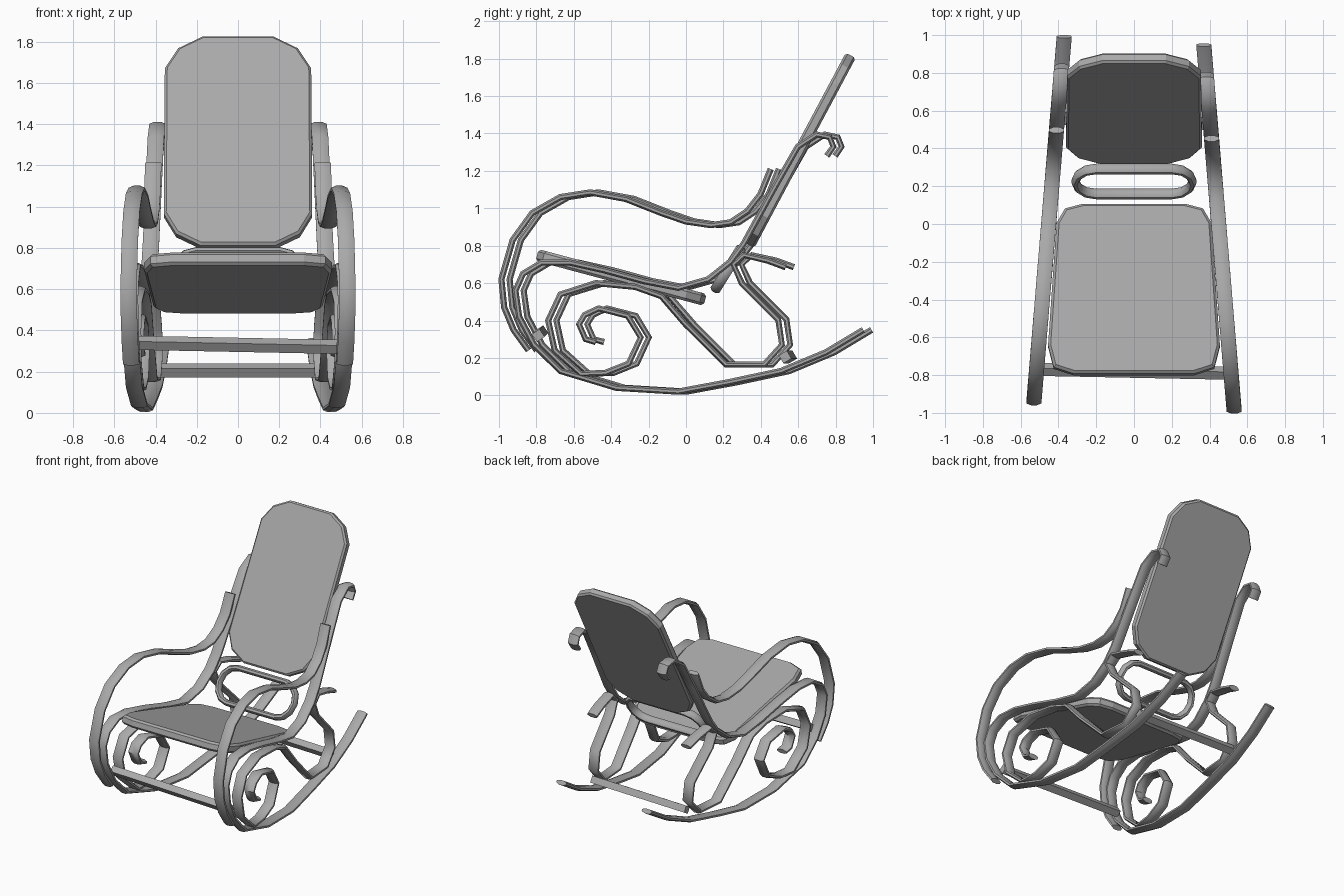
import bpy, bmesh, math
from mathutils import Vector

cube = bpy.data.objects.get("Cube")
if cube:
    bpy.data.objects.remove(cube, do_unlink=True)

grey = bpy.data.materials.new("plain_grey")
grey.use_nodes = True
grey.diffuse_color = (0.4, 0.4, 0.4, 1)
grey.node_tree.nodes["Principled BSDF"].inputs["Base Color"].default_value = (0.4, 0.4, 0.4, 1)


def finish(name, bm, bevel=0):
    bmesh.ops.recalc_face_normals(bm, faces=bm.faces)
    mesh = bpy.data.meshes.new(name)
    bm.to_mesh(mesh)
    bm.free()
    mesh.materials.append(grey)
    obj = bpy.data.objects.new(name, mesh)
    bpy.context.collection.objects.link(obj)
    if bevel:
        mod = obj.modifiers.new("edge", "BEVEL")
        mod.width, mod.segments = bevel, 1
        mod.limit_method, mod.angle_limit = "ANGLE", math.radians(70)
    else:
        bpy.ops.object.select_all(action="DESELECT")
        obj.select_set(True)
        bpy.context.view_layer.objects.active = obj
        bpy.ops.object.shade_smooth_by_angle(angle=math.radians(50))
    return obj


def sweep(name, pts, side, wide, thin, closed=False, sides=8):
    """Sweep an oval section along pts; its wide axis follows side."""
    bm = bmesh.new()
    rings, n = [], len(pts)
    for i, p in enumerate(pts):
        before = pts[i - 1] if i or closed else p
        after = pts[(i + 1) % n] if i < n - 1 or closed else p
        a, b = (p - before).normalized(), (after - p).normalized()
        normal = side.cross((a + b).normalized()).normalized()
        ring = []
        for k in range(sides):
            t = math.tau * (k + 0.5) / sides
            ring.append(bm.verts.new(p + side * wide * math.cos(t) + normal * thin * math.sin(t)))
        rings.append(ring)
    for i in range(n if closed else n - 1):
        r, s = rings[i], rings[(i + 1) % n]
        for k in range(sides):
            j = (k + 1) % sides
            bm.faces.new((r[k], r[j], s[j], s[k]))
    if not closed:
        bm.faces.new(rings[0])
        bm.faces.new(rings[-1])
    return finish(name, bm)


def panel(name, half, centre, up, thick, bevel):
    """Flat panel from a mirrored half outline in a tilted plane."""
    up = Vector(up).normalized()
    normal = Vector((1, 0, 0)).cross(up)
    outline = half + [(-x, v) for x, v in reversed(half)]
    bm = bmesh.new()
    base = Vector(centre) - normal * thick / 2
    face = bm.faces.new([bm.verts.new(base + Vector((x, 0, 0)) + up * v) for x, v in outline])
    top = bmesh.ops.extrude_face_region(bm, geom=[face])["geom"]
    bmesh.ops.translate(bm, vec=normal * thick, verts=[e for e in top if isinstance(e, bmesh.types.BMVert)])
    return finish(name, bm, bevel)


# Bentwood side paths as (y, z)
arm = [(-.82, .24), (-.9, .35), (-.95, .47), (-.965, .62), (-.905, .83), (-.8, .975), (-.65, 1.06),
       (-.49, 1.085), (-.3, 1.05), (-.11, .975), (.02, .93), (.155, .91), (.26, .925), (.35, .985),
       (.42, 1.075), (.475, 1.21)]
post = [(.775, 1.28), (.81, 1.33), (.79, 1.38), (.72, 1.395), (.62, 1.33), (.5, 1.12), (.33, .81),
        (.26, .715), (.14, .62), (-.02, .575), (-.2, .61), (-.42, .67), (-.6, .71), (-.75, .71),
        (-.85, .65), (-.89, .56), (-.87, .42), (-.79, .27), (-.65, .13), (-.35, .04), (-.02, .02),
        (.25, .07), (.53, .13), (.77, .23), (.97, .35)]
scroll = [(-.46, .285), (-.515, .3), (-.55, .38), (-.52, .43), (-.445, .465), (-.29, .425), (-.22, .31),
          (-.285, .17), (-.41, .12), (-.54, .115), (-.68, .24), (-.715, .4), (-.65, .54), (-.46, .6),
          (-.25, .58), (-.11, .53), (.02, .38), (.235, .165), (.44, .165), (.535, .27), (.515, .405),
          (.32, .6), (.275, .7), (.33, .75), (.46, .72), (.555, .685)]
X = Vector((1, 0, 0))
for label, s in (("left", 1), ("right", -1)):
    for part, path in (("armrest", arm), ("post_and_rocker", post), ("scroll", scroll)):
        pts = [Vector((s * (.45 - .083 * y), y - s * .022, z)) for y, z in path]
        sweep(f"{label}_{part}", pts, X, .043, .018)

# Seat and backrest panels
panel("seat", [(.32, -.465), (.425, -.43), (.455, -.31), (.41, .36), (.365, .44), (.27, .465)],
      (0, -.347, .63), (0, .967, -.258), .065, .014)
panel("backrest", [(.18, -.575), (.3, -.51), (.36, -.4), (.355, .4), (.29, .51), (.17, .575)],
      (0, .61, 1.31), (0, .47, .88), .06, .012)

# Oval link between seat and backrest
up = Vector((0, .5, .8)).normalized()
loop = []
for cx, start in ((.2, -90), (-.2, 90)):
    for k in range(7):
        t = math.radians(start + 30 * k)
        loop.append(Vector((cx + .11 * math.cos(t), .225, .675)) + up * .125 * math.sin(t))
sweep("back_link", loop, X.cross(up), .03, .022, closed=True)

# Stretcher bars, square in section
sweep("front_stretcher", [Vector((-.5, -.77, .34)), Vector((.5, -.79, .32))],
      Vector((0, .83, .56)), .035, .035, sides=4)
sweep("rear_stretcher", [Vector((-.4, .56, .205)), Vector((.4, .53, .205))],
      Vector((0, .87, .5)), .035, .035, sides=4)
